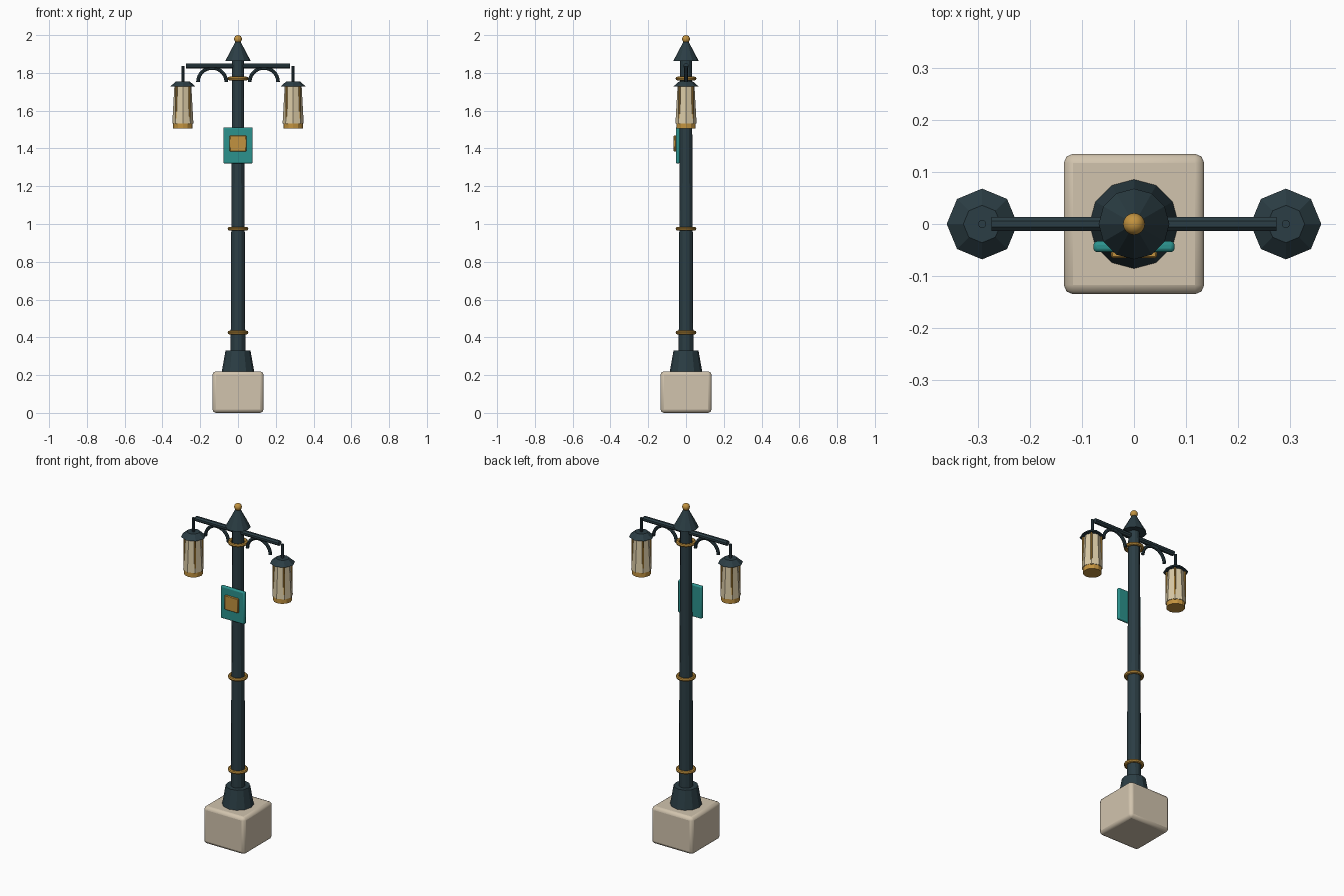
import bpy
from math import pi, sin, cos

cube = bpy.data.objects.get("Cube")
if cube:
    bpy.data.objects.remove(cube, do_unlink=True)


def material(name, rgb, rough=0.7):
    m = bpy.data.materials.new(name)
    m.use_nodes = True
    m.diffuse_color = (*rgb, 1)
    bsdf = next(n for n in m.node_tree.nodes if n.type == 'BSDF_PRINCIPLED')
    bsdf.inputs["Base Color"].default_value = (*rgb, 1)
    bsdf.inputs["Roughness"].default_value = rough
    return m


IRON = material("dark iron", (0.024, 0.047, 0.058))
BRASS = material("brass", (0.54, 0.29, 0.05))
STONE = material("pale stone", (0.64, 0.55, 0.42))
GLASS = material("cream glass", (0.70, 0.59, 0.38))
TEAL = material("teal panel", (0.025, 0.29, 0.27))


def finish(name, mat, smooth=False):
    ob = bpy.context.object
    ob.name = ob.data.name = name
    ob.data.materials.clear()
    ob.data.materials.append(mat)
    if smooth:
        bpy.ops.object.shade_smooth_by_angle()
    return ob


def frustum(name, mat, x, y, z0, z1, r0, r1, sides=12):
    """Upright tapered prism with a corner on each axis."""
    bpy.ops.mesh.primitive_cone_add(vertices=sides, radius1=r0, radius2=r1,
                                    depth=z1 - z0, location=(x, y, (z0 + z1) / 2))
    return finish(name, mat)


def box(name, mat, low, high, bevel, segments=2):
    size = [b - a for a, b in zip(low, high)]
    mid = [(a + b) / 2 for a, b in zip(low, high)]
    bpy.ops.mesh.primitive_cube_add(size=1, location=mid)
    ob = bpy.context.object
    ob.scale = size
    bpy.ops.object.transform_apply(location=False, rotation=False, scale=True)
    mod = ob.modifiers.new("rounded edges", 'BEVEL')
    mod.width, mod.segments = bevel, segments
    return finish(name, mat, smooth=True)


def tube(name, mat, points, radius):
    """Round tube swept along a path."""
    cu = bpy.data.curves.new(name, 'CURVE')
    cu.dimensions = '3D'
    cu.bevel_depth, cu.bevel_resolution = radius, 2
    cu.use_fill_caps = True
    path = cu.splines.new('POLY')
    path.points.add(len(points) - 1)
    for p, co in zip(path.points, points):
        p.co = (*co, 1)
    ob = bpy.data.objects.new(name, cu)
    bpy.context.collection.objects.link(ob)
    bpy.ops.object.select_all(action='DESELECT')
    ob.select_set(True)
    bpy.context.view_layer.objects.active = ob
    bpy.ops.object.convert(target='MESH')
    return finish(name, mat, smooth=True)


# Stone plinth, collar and tapering pole
box("plinth", STONE, (-0.135, -0.135, 0), (0.135, 0.135, 0.22), 0.018)
frustum("pole_collar", IRON, 0, 0, 0.218, 0.33, 0.086, 0.066)
frustum("pole", IRON, 0, 0, 0.32, 1.88, 0.039, 0.031)

# Brass rings around the pole
for label, z in (("lower", 0.425), ("middle", 0.975), ("upper", 1.77)):
    bpy.ops.mesh.primitive_torus_add(major_segments=24, minor_segments=8,
                                     major_radius=0.045, minor_radius=0.01,
                                     location=(0, 0, z))
    finish(label + "_ring", BRASS, smooth=True)

# Pointed cap and ball finial
frustum("pole_cap", IRON, 0, 0, 1.862, 1.972, 0.068, 0.01)
bpy.ops.mesh.primitive_uv_sphere_add(segments=16, ring_count=8, radius=0.021,
                                     location=(0, 0, 1.979))
finish("finial", BRASS, smooth=True)

# Crossbar
bpy.ops.mesh.primitive_cylinder_add(vertices=8, radius=0.015, depth=0.548,
                                    location=(0, 0, 1.836),
                                    rotation=(0, pi / 2, 0))
bar = finish("crossbar", IRON)
bar.rotation_euler = (pi / 8, pi / 2, 0)
bar.rotation_mode = 'ZYX'

# Arched brackets and hanging lanterns
for side, s in (("left", 1), ("right", -1)):
    arch = [(s * (0.137 + 0.075 * cos(a)), 0, 1.752 + 0.074 * sin(a))
            for a in (pi * i / 14 for i in range(15))]
    tube(side + "_bracket", IRON, arch, 0.0095)

    x = s * 0.292
    frustum(side + "_hanger", IRON, x, 0, 1.75, 1.836, 0.008, 0.008, 8)
    frustum(side + "_lantern_roof", IRON, x, 0, 1.727, 1.755, 0.068, 0.036, 8)
    frustum(side + "_lantern_glass", GLASS, x, 0, 1.533, 1.728, 0.056, 0.045, 8)
    frustum(side + "_lantern_base", BRASS, x, 0, 1.505, 1.535, 0.051, 0.051, 12)
    for i in range(4):
        a = pi / 4 + i * pi / 2
        frustum(f"{side}_lantern_bar_{i + 1}", BRASS, x + 0.049 * cos(a),
                0.049 * sin(a), 1.53, 1.728, 0.0055, 0.0055, 8)

# Sign board with a brass plaque
box("sign_board", TEAL, (-0.078, -0.054, 1.32), (0.078, -0.033, 1.512), 0.007)
box("sign_plaque", BRASS, (-0.044, -0.065, 1.383), (0.044, -0.052, 1.468), 0.003, 1)
